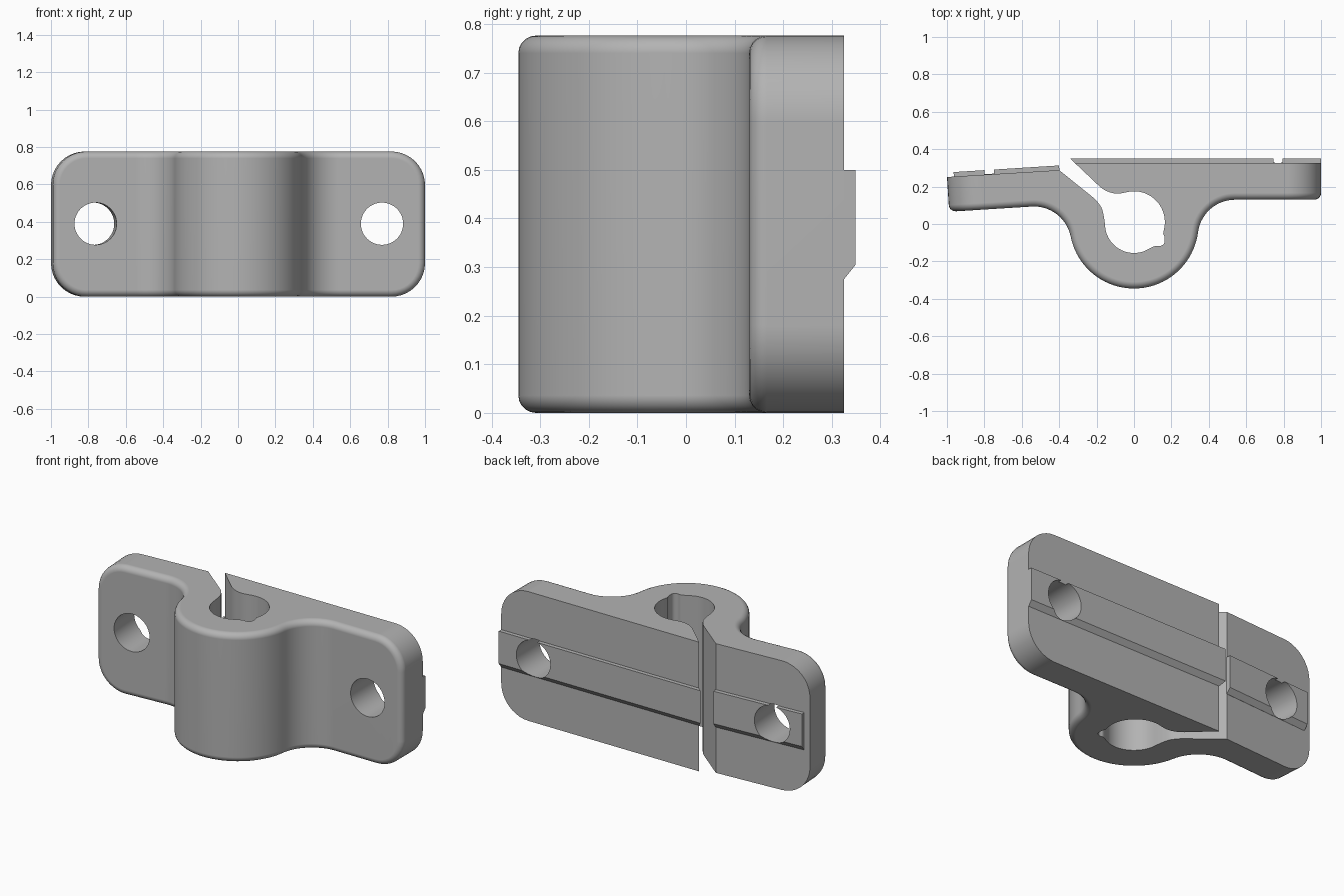
import bpy, bmesh
from math import sin, cos, radians, sqrt, atan2, pi
from mathutils import Matrix, Vector

if "Cube" in bpy.data.objects:
    bpy.data.objects.remove(bpy.data.objects["Cube"])

H = 0.776            # height of the clamp
BOSS = 0.345         # radius of the round boss
FILLET = 0.2         # blend between boss and wings
TILT = Matrix.Rotation(radians(3.6), 4, 'Z')   # the split wing is bent forward

grey = bpy.data.materials.new("clamp_grey")
grey.use_nodes = True
grey.diffuse_color = (0.45, 0.45, 0.45, 1)
grey.node_tree.nodes["Principled BSDF"].inputs["Base Color"].default_value = (0.45, 0.45, 0.45, 1)


def finish(name, bm):
    bmesh.ops.recalc_face_normals(bm, faces=bm.faces)
    mesh = bpy.data.meshes.new(name)
    bm.to_mesh(mesh)
    bm.free()
    mesh.materials.append(grey)
    obj = bpy.data.objects.new(name, mesh)
    bpy.context.collection.objects.link(obj)
    return obj


def activate(obj):
    bpy.ops.object.select_all(action='DESELECT')
    obj.select_set(True)
    bpy.context.view_layer.objects.active = obj


def arc(cx, cy, r, a0, a1, n):
    return [(cx + r * cos(a0 + (a1 - a0) * i / n), cy + r * sin(a0 + (a1 - a0) * i / n))
            for i in range(n + 1)]


def smooth(points, n=5):
    """Catmull-Rom curve through the points."""
    p = [Vector(q) for q in points]
    p = [p[0]] + p + [p[-1]]
    out = []
    for a, b, c, d in zip(p, p[1:], p[2:], p[3:]):
        for i in range(n):
            t = i / n
            out.append(tuple(0.5 * (2 * b + (c - a) * t + (2 * a - 5 * b + 4 * c - d) * t * t
                                    + (3 * b - a - 3 * c + d) * t ** 3)))
    return out + [tuple(p[-1])]


def wing_front(end, depth):
    """Front line of a +x wing: outer end, then the blend into the boss."""
    cy = depth - FILLET
    cx = sqrt((BOSS + FILLET) ** 2 - cy ** 2)
    return [(end, depth)] + arc(cx, cy, FILLET, pi / 2, pi + atan2(cy, cx), 14)


def tilted(points):
    return [tuple((TILT @ Vector((-x, y, 0))).xy) for x, y in points]


# Plan outline: back, slit and bore, bent wing, front curve
slit_right = [(-0.315, 0.325)] + smooth([(-0.22, 0.235), (-0.17, 0.19), (-0.125, 0.168),
                                         (-0.08, 0.163), (-0.03, 0.172)])
bore = arc(0, 0.01, 0.165, radians(90), radians(-15), 20)
key_pocket = smooth([(0.156, -0.05), (0.164, -0.075), (0.16, -0.105), (0.14, -0.118),
                     (0.115, -0.117), (0.085, -0.13)])
bore_left = arc(0, 0, 0.155, radians(-70), radians(-180), 20)
slit_left = smooth([(-0.161, 0.04), (-0.175, 0.09), (-0.21, 0.135)]) + [(-0.4, 0.288)]
inner = slit_right + bore + key_pocket + bore_left + slit_left
left_back = tilted([(0.982, 0.3135)])
left = tilted(wing_front(0.982, 0.1275))
right = wing_front(1.0, 0.13)[::-1]
a_left, a_right = (atan2(p[1], p[0]) for p in (left[-1], right[0]))
boss = arc(0, 0, BOSS, a_left % (2 * pi), a_right + 2 * pi, 40)[1:-1]
front = left + boss + right
outline = [(1.0, 0.325)] + inner + left_back + front
first_front = len(outline) - len(front)

# Clamp body: extruded outline
bm = bmesh.new()
low = [bm.verts.new((x, y, 0)) for x, y in outline]
high = [bm.verts.new((x, y, H)) for x, y in outline]
bm.faces.new(low)
bm.faces.new(high)
count = len(outline)
for i in range(count):
    j = (i + 1) % count
    face = bm.faces.new((low[i], low[j], high[j], high[i]))
    face.material_index = int(first_front <= i < count - 1)
bmesh.ops.recalc_face_normals(bm, faces=bm.faces)

# Rounded wing corners, then the rolled front edge
corners = [bm.edges.get((ring[i], ring[i + 1])) for ring in (low, high)
           for i in (first_front - 1, -1)]
bmesh.ops.bevel(bm, geom=corners, offset=0.18, segments=10, profile=0.5, affect='EDGES',
                clamp_overlap=False, material=0)
rim = [e for e in bm.edges if len(e.link_faces) == 2
       and e.link_faces[0].material_index != e.link_faces[1].material_index]
bmesh.ops.bevel(bm, geom=rim, offset=0.036, segments=5, profile=0.5, affect='EDGES',
                clamp_overlap=False, material=0)
for f in bm.faces:
    f.material_index = 0
body = finish("clamp_body", bm)


# Locating ribs along the back, chamfered underneath
def rib(name, x0, x1, x0_top, base, turn):
    top = base + 0.024
    section = [(base - 0.01, 0.275), (base, 0.275), (top, 0.305), (top, 0.5), (base - 0.01, 0.5)]
    b = bmesh.new()
    slope = (x0_top - x0) / 0.024
    rings = [[b.verts.new((x0 + slope * (y - base), y, z)) for y, z in section],
             [b.verts.new((x1, y, z)) for y, z in section]]
    for r in rings:
        b.faces.new(r)
    for i in range(len(section)):
        j = (i + 1) % len(section)
        b.faces.new((rings[0][i], rings[0][j], rings[1][j], rings[1][i]))
    b.transform(turn)
    return finish(name, b)


rib_left = rib("left_rib", -0.315, 1.0, -0.34, 0.325, Matrix())
rib_right = rib("right_rib", -0.38, -0.945, -0.38, 0.3135, TILT)

# Bolt holes through wings and ribs
for x, turn, targets in ((0.77, Matrix(), (body, rib_left)), (-0.755, TILT, (body, rib_right))):
    bm = bmesh.new()
    bmesh.ops.create_cone(bm, cap_ends=True, segments=48, radius1=0.113, radius2=0.113, depth=0.8,
                          matrix=turn @ Matrix.Translation((x, 0.2, H / 2 + 0.002))
                          @ Matrix.Rotation(pi / 2, 4, 'X'))
    cutter = finish("hole_cutter", bm)
    cutter.hide_render = True
    for target in targets:
        activate(target)
        mod = target.modifiers.new("bolt_hole", 'BOOLEAN')
        mod.operation = 'DIFFERENCE'
        mod.solver = 'EXACT'
        mod.object = cutter
        bpy.ops.object.modifier_apply(modifier=mod.name)
    bpy.data.objects.remove(cutter)

# Smooth curves, crisp edges
for obj in (body, rib_left, rib_right):
    activate(obj)
    bpy.ops.object.shade_smooth_by_angle(angle=radians(30))
mod = body.modifiers.new("clean_shading", 'WEIGHTED_NORMAL')
mod.keep_sharp = True
